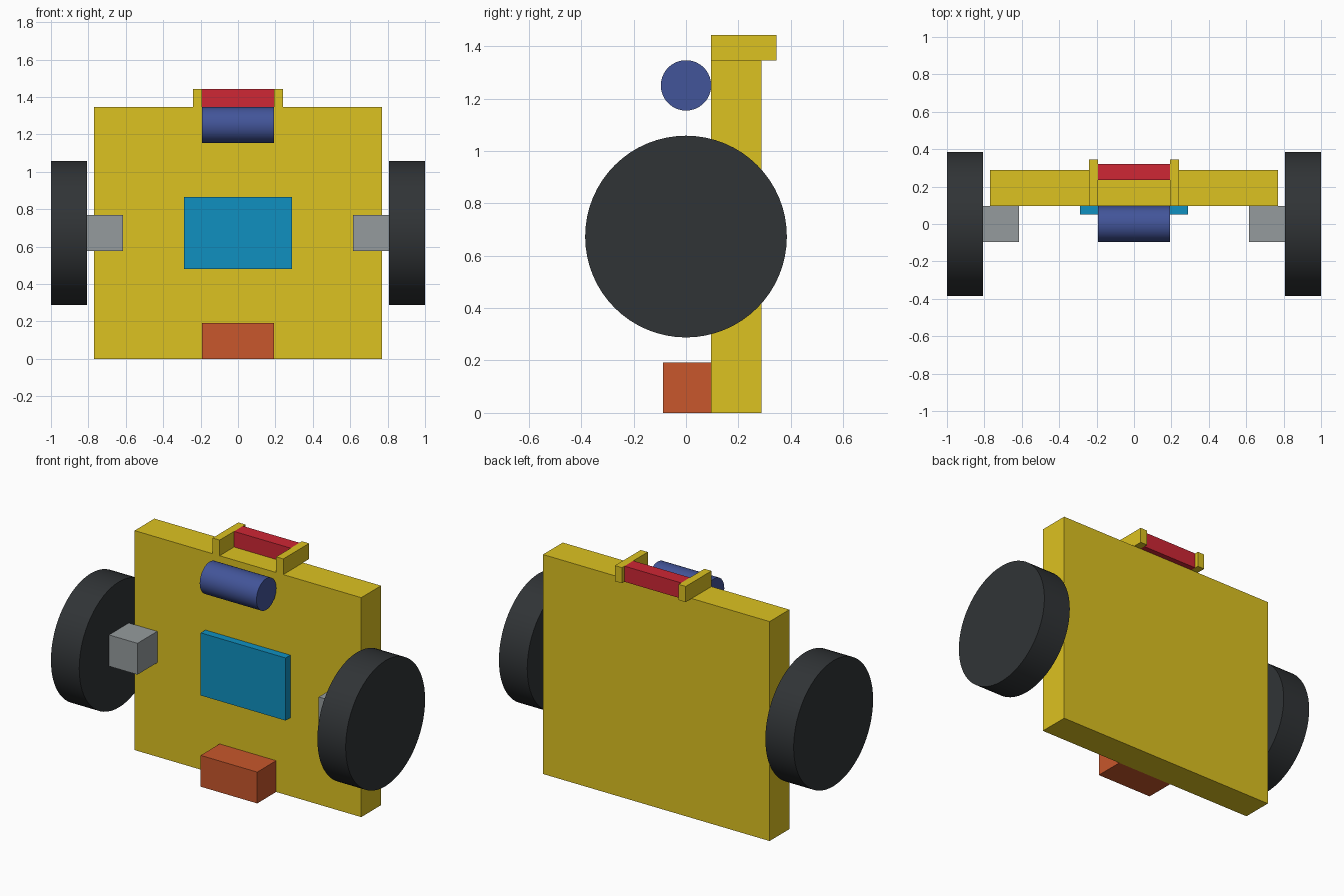
import bpy
import math

if "Cube" in bpy.data.objects:
    bpy.data.objects.remove(bpy.data.objects["Cube"])


def material(name, rgb):
    m = bpy.data.materials.new(name)
    m.diffuse_color = (*rgb, 1)
    m.use_nodes = True
    m.node_tree.nodes["Principled BSDF"].inputs["Base Color"].default_value = m.diffuse_color
    return m


YELLOW = material("yellow", (0.72, 0.54, 0.015))
BLACK = material("black", (0.03, 0.034, 0.037))
RED = material("red", (0.62, 0.02, 0.035))
BLUE = material("blue", (0.055, 0.09, 0.32))
CYAN = material("cyan", (0.005, 0.28, 0.53))
ORANGE = material("orange", (0.58, 0.095, 0.025))
GREY = material("grey", (0.3, 0.33, 0.34))


def box(name, x, y, z, mat):
    """Box from (min, max) ranges on each axis."""
    spans = (x, y, z)
    bpy.ops.mesh.primitive_cube_add(size=1, location=[(a + b) / 2 for a, b in spans])
    ob = bpy.context.object
    ob.name = name
    ob.scale = [b - a for a, b in spans]
    bpy.ops.object.transform_apply(location=False, rotation=False, scale=True)
    ob.data.materials.append(mat)
    return ob


def roller(name, x, z, radius, width, mat):
    """Cylinder lying along the x axis."""
    bpy.ops.mesh.primitive_cylinder_add(vertices=64, radius=radius, depth=width,
                                        location=(x, 0, z), rotation=(0, math.pi / 2, 0))
    ob = bpy.context.object
    ob.name = name
    ob.data.materials.append(mat)
    bpy.ops.object.shade_smooth_by_angle(angle=math.radians(30))
    return ob


# Upright chassis plate
box("chassis_plate", (-0.769, 0.769), (0.096, 0.288), (0, 1.346), YELLOW)

# Wheels, motors and top brackets on both sides
for side, s in (("left", -1), ("right", 1)):
    roller(f"{side}_wheel", s * 0.904, 0.673, 0.385, 0.192, BLACK)
    box(f"{side}_motor", sorted((s * 0.615, s * 0.808)), (-0.096, 0.096), (0.577, 0.769), GREY)
    box(f"{side}_bracket", sorted((s * 0.192, s * 0.24)), (0.096, 0.346), (1.346, 1.442), YELLOW)

# Bar held between the brackets
box("top_bar", (-0.192, 0.192), (0.236, 0.322), (1.346, 1.442), RED)

# Parts mounted on the front face
roller("front_cylinder", 0, 1.25, 0.096, 0.385, BLUE)
box("circuit_board", (-0.288, 0.288), (0.05, 0.096), (0.481, 0.865), CYAN)
box("bottom_block", (-0.192, 0.192), (-0.088, 0.096), (0, 0.192), ORANGE)
